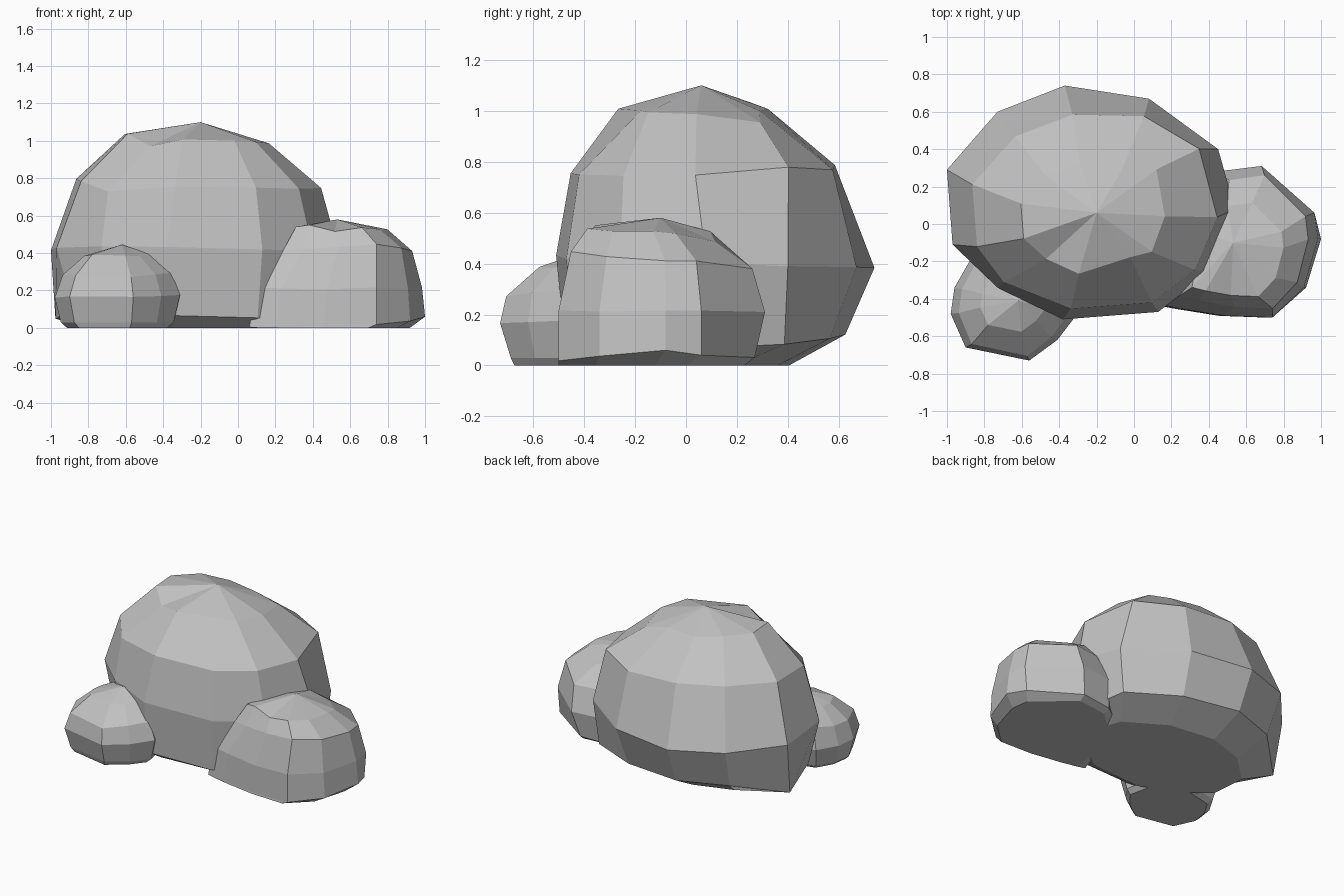
import bpy, bmesh, random

if "Cube" in bpy.data.objects:
    bpy.data.objects.remove(bpy.data.objects["Cube"])

random.seed(4)
stone = bpy.data.materials.new("grey stone")
stone.diffuse_color = (0.54, 0.54, 0.54, 1)
stone.use_nodes = True
stone.node_tree.nodes["Principled BSDF"].inputs["Base Color"].default_value = stone.diffuse_color


def rock(name, outline, centre, rings, apex, jitter, chips):
    """Stack scaled copies of an outline: ring = (z, scale_x, scale_y, shift_x, shift_y, tilt_x, tilt_y).
    chips moves single corners: (ring, corner): offset."""
    bm = bmesh.new()
    loops = []
    for i, (z, sx, sy, dx, dy, tx, ty) in enumerate(rings):
        loop = []
        for k, (x, y) in enumerate(outline):
            px, py = (x - centre[0]) * sx, (y - centre[1]) * sy
            h = z + tx * px + ty * py
            if i > 1:
                h += random.uniform(-jitter, jitter)
            cx, cy, cz = chips.get((i, k), (0, 0, 0))
            loop.append(bm.verts.new((centre[0] + dx + px + cx, centre[1] + dy + py + cy, max(h + cz, 0))))
        loops.append(loop)
    n = len(outline)
    for a, b in zip(loops, loops[1:]):
        for k in range(n):
            bm.faces.new((a[k], a[(k + 1) % n], b[(k + 1) % n], b[k]))
    bm.faces.new(loops[0][::-1])
    tip = bm.verts.new(apex)
    for k in range(n):
        bm.faces.new((loops[-1][k], loops[-1][(k + 1) % n], tip))
    bmesh.ops.recalc_face_normals(bm, faces=bm.faces)
    mesh = bpy.data.meshes.new(name)
    bm.to_mesh(mesh)
    bm.free()
    mesh.materials.append(stone)
    ob = bpy.data.objects.new(name, mesh)
    bpy.context.collection.objects.link(ob)
    return ob


# Large boulder
rock("large_boulder",
     [(-1, .29), (-.97, -.11), (-.73, -.34), (-.38, -.51), (.13, -.47), (.40, -.26),
      (.54, .08), (.45, .40), (.08, .67), (-.37, .74), (-.73, .60)],
     (-.23, .12),
     [(0, .74, .62, 0, -.10, 0, 0),
      (.09, .93, .88, 0, -.04, -.03, .05),
      (.41, 1, 1, 0, 0, -.02, -.04),
      (.77, .85, .83, .02, -.05, -.04, .03),
      (1.01, .50, .47, .01, -.09, -.06, 0)],
     (-.20, .06, 1.10), .008,
     {(1, 0): (-.03, 0, -.07), (1, 1): (.04, 0, 0), (1, 7): (.01, .06, 0),
      (3, 2): (-.06, 0, -.04), (3, 7): (-.02, .10, .02), (3, 8): (0, .05, 0),
      (4, 2): (0, 0, -.06), (4, 4): (.02, .07, 0), (4, 6): (0, .03, 0), (4, 7): (0, .13, -.03)})

# Medium boulder on the right
rock("right_boulder",
     [(.06, -.42), (.20, -.45), (.46, -.49), (.74, -.50), (.92, -.34), (1, -.08),
      (.98, .06), (.68, .31), (.42, .28), (.16, .05)],
     (.56, -.10),
     [(0, .86, .90, -.02, -.04, 0, 0),
      (.045, 1, 1, 0, 0, .03, .08),
      (.21, .94, 1, .01, 0, 0, 0),
      (.41, .73, .88, .05, 0, .03, -.08),
      (.53, .52, .62, .01, -.04, -.02, -.04)],
     (.53, -.10, .58), .008,
     {(1, 6): (-.03, 0, -.03), (1, 7): (-.04, -.04, -.05), (1, 8): (0, -.03, -.05),
      (4, 7): (0, 0, -.03), (4, 2): (0, 0, -.02)})

# Small boulder at the front left
rock("left_boulder",
     [(-.98, -.48), (-.90, -.66), (-.56, -.73), (-.41, -.62), (-.31, -.49),
      (-.36, -.24), (-.62, -.14), (-.88, -.20), (-.96, -.34)],
     (-.65, -.43),
     [(0, .80, .78, 0, -.01, 0, 0),
      (.03, .90, .86, 0, 0, 0, 0),
      (.17, 1, 1, 0, 0, .03, 0),
      (.29, .87, .92, 0, 0, 0, .04),
      (.39, .52, .52, 0, .01, 0, .05)],
     (-.62, -.41, .445), .008, {})
